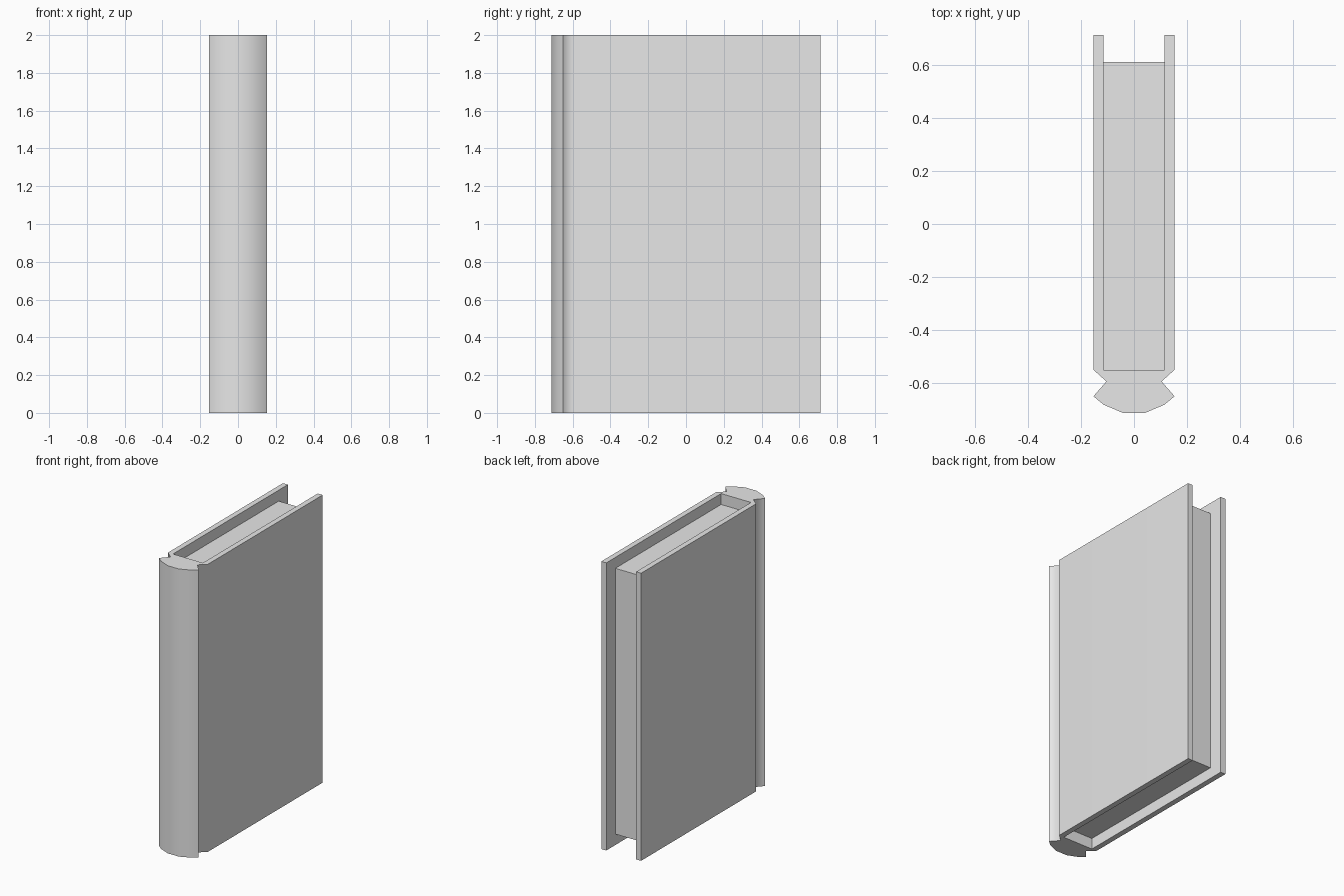
import bpy, bmesh

cube = bpy.data.objects.get("Cube")
if cube:
    bpy.data.objects.remove(cube, do_unlink=True)

HEIGHT = 2.0
HALF_W, HALF_D = 0.153, 0.712   # outer half width and half depth
INNER_W, INNER_Y = 0.115, -0.55 # inside of the boards and of the spine
PAGE_BACK, PAGE_INSET = 0.612, 0.076

grey = bpy.data.materials.new("plain grey")
grey.use_nodes = True
grey.diffuse_color = (0.8, 0.8, 0.8, 1)
grey.node_tree.nodes["Principled BSDF"].inputs["Base Color"].default_value = (0.8, 0.8, 0.8, 1)


def extrude_profile(name, half, z0, z1, soft=()):
    """Mirror a half outline in x, extrude it upward; outline points listed in soft stay smooth."""
    outline = half + [(-x, y) for x, y in reversed(half)]
    bm = bmesh.new()
    base = bm.faces.new([bm.verts.new((x, y, z0)) for x, y in outline])
    top = bmesh.ops.extrude_face_region(bm, geom=[base])["geom"]
    for v in top:
        if isinstance(v, bmesh.types.BMVert):
            v.co.z = z1
    bmesh.ops.recalc_face_normals(bm, faces=bm.faces)
    for f in bm.faces:
        f.smooth = bool(soft)
    for e in bm.edges:
        a, b = e.verts
        upright = abs(a.co.z - b.co.z) > 0.01
        rounded = any(abs(abs(a.co.x) - x) < 1e-4 and abs(a.co.y - y) < 1e-4 for x, y in soft)
        e.smooth = upright and rounded
    mesh = bpy.data.meshes.new(name)
    bm.to_mesh(mesh)
    bm.free()
    mesh.materials.append(grey)
    obj = bpy.data.objects.new(name, mesh)
    bpy.context.collection.objects.link(obj)
    return obj


# Cover: two boards, hinge grooves and a rounded spine in one outline
hinge = [(HALF_W, -0.55), (0.104, -0.594)]
spine_tip = [(HALF_W, -0.65)]
spine_curve = [(0.114, -0.682), (0.043, -HALF_D)]
boards = [(INNER_W, INNER_Y), (INNER_W, HALF_D), (HALF_W, HALF_D)]
cover = extrude_profile("cover", boards + hinge + spine_tip + spine_curve,
                        0, HEIGHT, soft=hinge + spine_curve)
weighted = cover.modifiers.new("even shading", 'WEIGHTED_NORMAL')
weighted.keep_sharp = True

# Page block: set back from the top, bottom and open edge of the boards
extrude_profile("page_block", [(INNER_W, INNER_Y), (INNER_W, PAGE_BACK)],
                PAGE_INSET, HEIGHT - PAGE_INSET)
